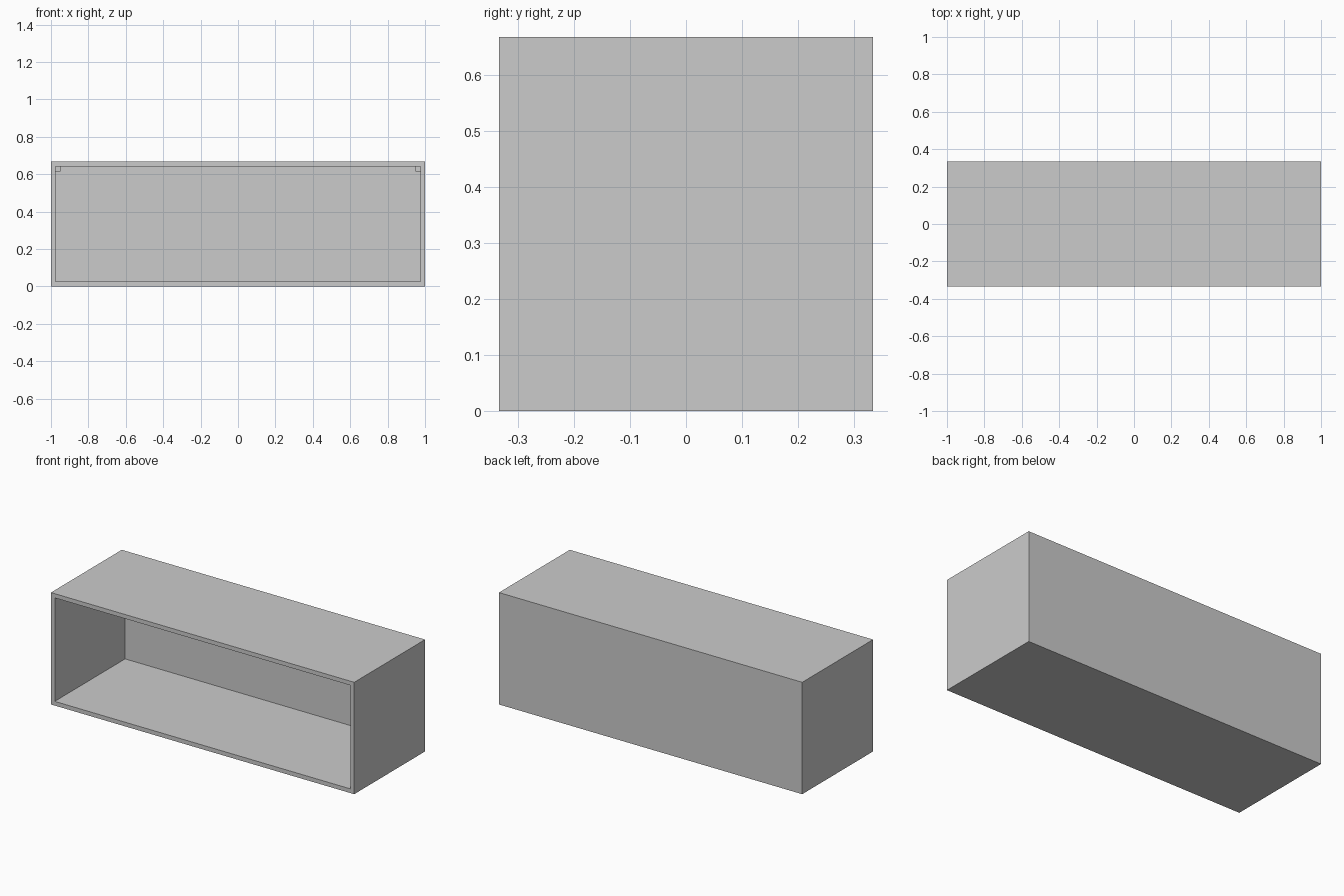
import bpy, bmesh
from mathutils import Vector, Matrix

if "Cube" in bpy.data.objects:
    bpy.data.objects.remove(bpy.data.objects["Cube"])

W, D, H = 2.0, 0.667, 0.667   # outer size
T = 0.025                     # board thickness
BACK = 0.004                  # thin back panel


def box_bmesh(size, centre):
    bm = bmesh.new()
    bmesh.ops.create_cube(bm, size=1.0, matrix=Matrix.Translation(centre) @ Matrix.Diagonal((*size, 1)))
    return bm


def finish(bm, name):
    mesh = bpy.data.meshes.new(name)
    bm.to_mesh(mesh)
    bm.free()
    obj = bpy.data.objects.new(name, mesh)
    bpy.context.collection.objects.link(obj)
    return obj


# Cabinet carcass: box with the front inset and pushed in to the back panel
bm = box_bmesh((W, D, H), Vector((0, 0, H / 2)))
bm.normal_update()
front = min(bm.faces, key=lambda f: f.calc_center_median().y)
bmesh.ops.inset_region(bm, faces=[front], thickness=T, use_even_offset=True)
pocket = bmesh.ops.extrude_discrete_faces(bm, faces=[front])["faces"][0]
bmesh.ops.translate(bm, verts=pocket.verts, vec=(0, D - BACK, 0))
bmesh.ops.recalc_face_normals(bm, faces=bm.faces)
finish(bm, "cabinet_carcass")

# Hanging blocks in the upper back corners
B = 0.027
for side, name in ((-1, "left"), (1, "right")):
    centre = Vector((side * (W / 2 - T - B / 2), D / 2 - BACK - B / 2, H - T - B / 2))
    finish(box_bmesh((B, B, B), centre), f"hanging_block_{name}")
